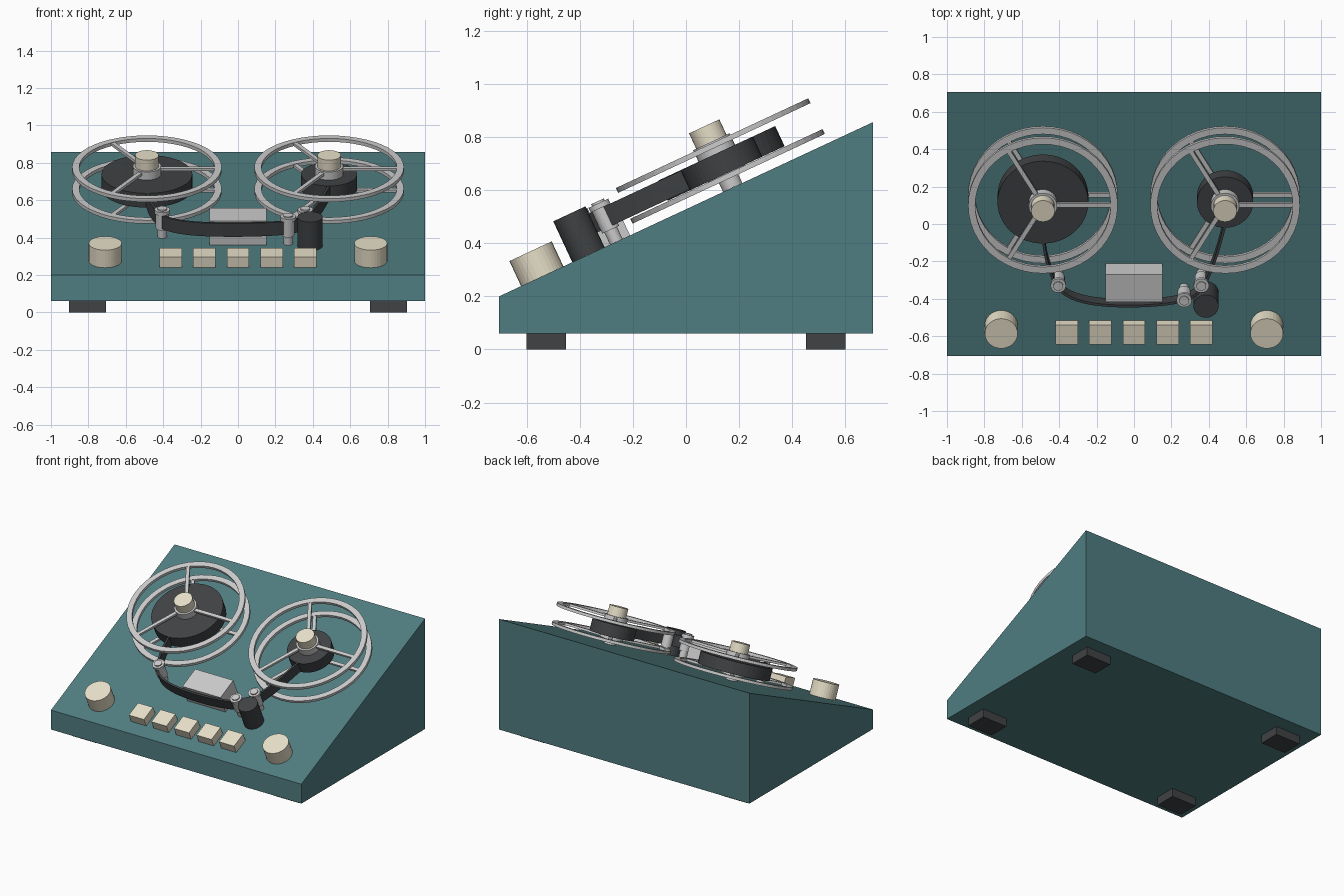
import bpy, bmesh, math
from mathutils import Matrix, Vector

if "Cube" in bpy.data.objects:
    bpy.data.objects.remove(bpy.data.objects["Cube"])

TILT = math.radians(25)
# panel frame: x across, y up the slope, z away from the panel
PANEL = Matrix.Translation((0, -0.705, 0.2)) @ Matrix.Rotation(TILT, 4, 'X')


def material(name, rgb):
    m = bpy.data.materials.new(name)
    m.diffuse_color = (*rgb, 1)
    m.use_nodes = True
    m.node_tree.nodes["Principled BSDF"].inputs["Base Color"].default_value = m.diffuse_color
    return m


TEAL = material("teal", (0.08, 0.205, 0.22))
CREAM = material("cream", (0.80, 0.74, 0.58))
METAL = material("metal", (0.58, 0.60, 0.58))
DARK = material("dark", (0.05, 0.054, 0.058))


def finish(name, bm, mat, frame=PANEL):
    bmesh.ops.recalc_face_normals(bm, faces=bm.faces)
    me = bpy.data.meshes.new(name)
    bm.to_mesh(me)
    bm.free()
    me.materials.append(mat)
    ob = bpy.data.objects.new(name, me)
    ob.matrix_world = frame
    bpy.context.collection.objects.link(ob)
    return ob


def add_box(bm, lo, hi, matrix=Matrix()):
    lo, hi = Vector(lo), Vector(hi)
    m = matrix @ Matrix.Translation((lo + hi) / 2) @ Matrix.Diagonal((*(hi - lo), 1))
    bmesh.ops.create_cube(bm, size=1, matrix=m)


def add_cylinder(bm, x, y, r, z0, z1, sides=32):
    bmesh.ops.create_cone(bm, cap_ends=True, segments=sides, radius1=r, radius2=r,
                          depth=z1 - z0, matrix=Matrix.Translation((x, y, (z0 + z1) / 2)))


def box(name, lo, hi, mat, frame=PANEL):
    bm = bmesh.new()
    add_box(bm, lo, hi)
    return finish(name, bm, mat, frame)


def cylinder(name, x, y, r, z0, z1, mat, sides=32):
    bm = bmesh.new()
    add_cylinder(bm, x, y, r, z0, z1, sides)
    return finish(name, bm, mat)


def flange(name, x, y, z0, z1):
    """Open reel flange: rim ring and three spokes."""
    bm = bmesh.new()
    n, ro, ri = 48, 0.4, 0.362
    rows = []
    for i in range(n):
        a = math.tau * i / n
        c, s = math.cos(a), math.sin(a)
        rows.append([bm.verts.new((x + r * c, y + r * s, z))
                     for r, z in ((ro, z0), (ro, z1), (ri, z1), (ri, z0))])
    for i in range(n):
        p, q = rows[i], rows[(i + 1) % n]
        for k in range(4):
            bm.faces.new((p[k], q[k], q[(k + 1) % 4], p[(k + 1) % 4]))
    for k in range(3):
        m = Matrix.Translation((x, y, 0)) @ Matrix.Rotation(math.tau * k / 3, 4, 'Z')
        add_box(bm, (0.05, -0.012, z0 + 0.002), (0.37, 0.012, z1 - 0.002), m)
    return finish(name, bm, METAL)


# wedge-shaped case
bm = bmesh.new()
profile = [(-0.705, 0.06), (0.705, 0.06), (0.705, 0.857), (-0.705, 0.2)]
face = bm.faces.new([bm.verts.new((-1, y, z)) for y, z in profile])
ext = bmesh.ops.extrude_face_region(bm, geom=[face])
bmesh.ops.translate(bm, vec=(2, 0, 0),
                    verts=[v for v in ext["geom"] if isinstance(v, bmesh.types.BMVert)])
finish("case", bm, TEAL, Matrix())

# feet
for sx in (-1, 1):
    for sy in (-1, 1):
        c = Vector((sx * 0.805, sy * 0.527, 0.03))
        h = Vector((0.098, 0.075, 0.03))
        box("foot", c - h, c + h, DARK, Matrix())

# reels with tape packs
REEL_Y = 0.972
for side, x, pack in (("left", -0.487, 0.243), ("right", 0.487, 0.15)):
    cylinder(side + "_spindle", x, REEL_Y, 0.04, 0, 0.06, METAL)
    flange(side + "_lower_flange", x, REEL_Y, 0.036, 0.056)
    cylinder(side + "_tape_pack", x, REEL_Y, pack, 0.058, 0.142, DARK, 48)
    flange(side + "_upper_flange", x, REEL_Y, 0.164, 0.184)
    cylinder(side + "_hub", x, REEL_Y, 0.076, 0.036, 0.19, METAL)
    cylinder(side + "_hub_cap", x, REEL_Y, 0.063, 0.19, 0.254, CREAM)

# tape guides: post, roller and cap
for x, y in ((-0.405, 0.488), (0.268, 0.402), (0.36, 0.488)):
    bm = bmesh.new()
    add_cylinder(bm, x, y, 0.026, 0, 0.168, 24)
    add_cylinder(bm, x, y, 0.035, 0.05, 0.14, 24)
    add_cylinder(bm, x, y, 0.041, 0.14, 0.16, 24)
    finish("tape_guide", bm, METAL)

# head block and pinch roller
box("head_block", (-0.152, 0.382, 0), (0.152, 0.545, 0.14), METAL)
cylinder("pinch_roller", 0.385, 0.372, 0.067, 0, 0.17, DARK)

# tape ribbon running from pack to pack
path = [(-0.485, 0.735), (-0.46, 0.60), (-0.395, 0.45), (-0.25, 0.377), (0, 0.358),
        (0.25, 0.385), (0.36, 0.46), (0.43, 0.62), (0.485, 0.825)]
pts = [Vector(p) for p in path]
pts = [2 * pts[0] - pts[1]] + pts + [2 * pts[-1] - pts[-2]]
line = []
for a, b, c, d in zip(pts, pts[1:], pts[2:], pts[3:]):
    for i in range(6):
        t = i / 6
        line.append(0.5 * (2 * b + (c - a) * t + (2 * a - 5 * b + 4 * c - d) * t * t
                           + (3 * b - a - 3 * c + d) * t ** 3))
line.append(pts[-2])
bm = bmesh.new()
rows = [[bm.verts.new((p.x, p.y, z)) for z in (0.062, 0.14)] for p in line]
for p, q in zip(rows, rows[1:]):
    bm.faces.new((p[0], q[0], q[1], p[1]))
tape = finish("tape", bm, DARK)
mod = tape.modifiers.new("thickness", 'SOLIDIFY')
mod.thickness = 0.014
mod.offset = 0

# push keys
for i in range(-2, 3):
    x = i * 0.18
    box("key", (x - 0.06, 0.095, 0), (x + 0.06, 0.21, 0.062), CREAM)

# control knobs
for x in (-0.71, 0.71):
    cylinder("knob", x, 0.18, 0.088, 0, 0.104, CREAM)
